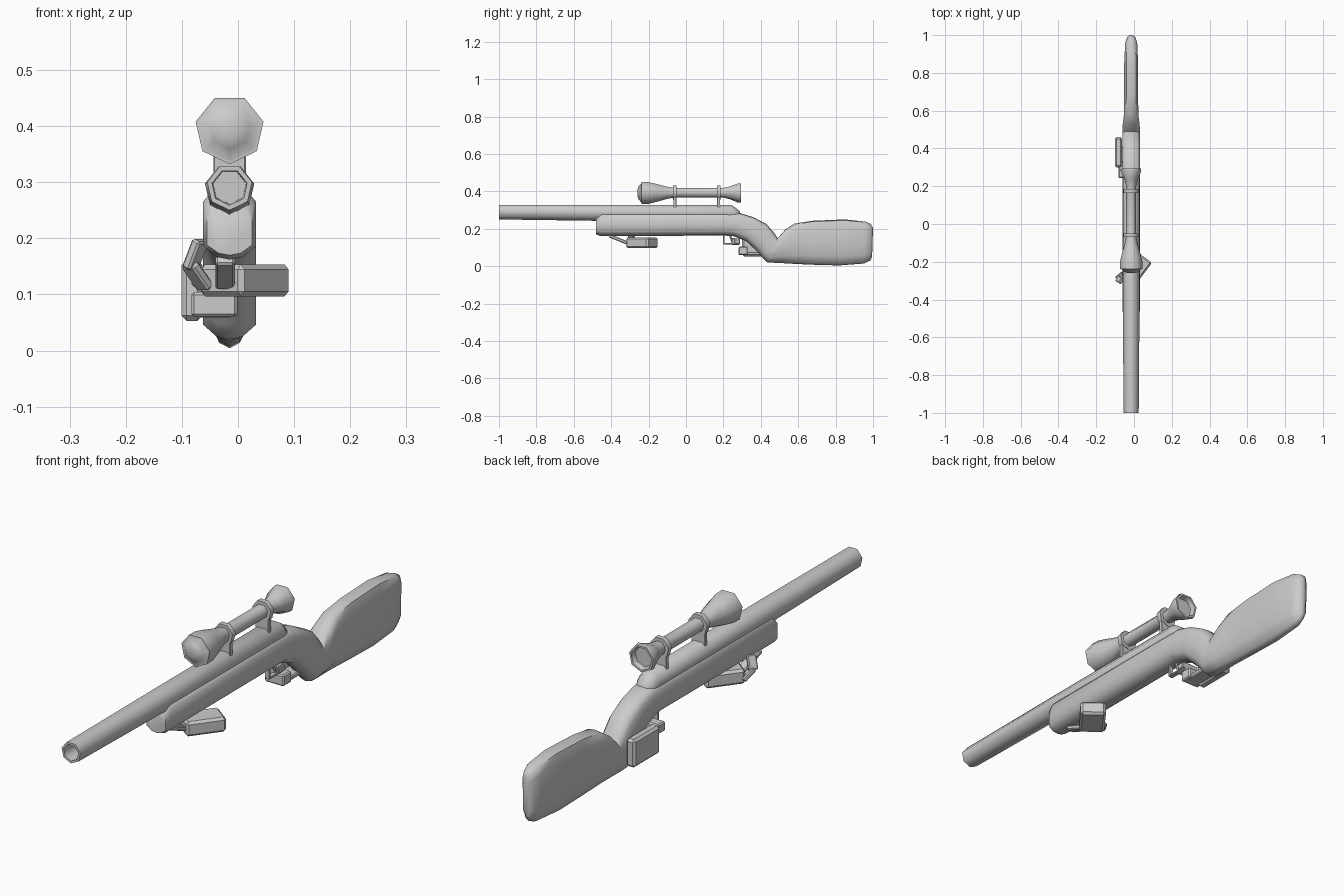
import bpy, bmesh, math
from mathutils import Vector, Matrix

if "Cube" in bpy.data.objects:
    bpy.data.objects.remove(bpy.data.objects["Cube"], do_unlink=True)

CX = -0.015  # centre line of the long parts

grey = bpy.data.materials.new("light_grey")
grey.use_nodes = True
grey.diffuse_color = (0.6, 0.6, 0.6, 1)
grey.node_tree.nodes["Principled BSDF"].inputs["Base Color"].default_value = (0.6, 0.6, 0.6, 1)


def finish(name, bm, angle):
    bmesh.ops.recalc_face_normals(bm, faces=bm.faces)
    mesh = bpy.data.meshes.new(name)
    bm.to_mesh(mesh)
    bm.free()
    mesh.materials.append(grey)
    obj = bpy.data.objects.new(name, mesh)
    bpy.context.collection.objects.link(obj)
    bpy.ops.object.select_all(action='DESELECT')
    obj.select_set(True)
    bpy.context.view_layer.objects.active = obj
    bpy.ops.object.shade_smooth_by_angle(angle=math.radians(angle))
    return obj


def loft(name, rings, angle=56):
    """Skin a list of closed rings and cap both ends."""
    bm = bmesh.new()
    loops = [[bm.verts.new(p) for p in ring] for ring in rings]
    n = len(loops[0])
    for a, b in zip(loops, loops[1:]):
        for i in range(n):
            j = (i + 1) % n
            bm.faces.new((a[i], a[j], b[j], b[i]))
    bm.faces.new(loops[0])
    bm.faces.new(loops[-1])
    return finish(name, bm, angle)


def tube(name, profile):
    """Seven-sided turned part along y, from (y, radius, centre height)."""
    angles = [math.tau * k / 7 - math.pi / 2 for k in range(7)]
    return loft(name, [[(CX + r * math.cos(a), y, z + r * math.sin(a)) for a in angles]
                       for y, r, z in profile])


def block(name, centre, size, bevel=0.006, rot=None):
    """Bevelled box, optionally rotated by a matrix."""
    bm = bmesh.new()
    bmesh.ops.create_cube(bm, size=1)
    bmesh.ops.scale(bm, vec=size, verts=bm.verts)
    bmesh.ops.bevel(bm, geom=list(bm.edges), offset=bevel, segments=1, affect='EDGES')
    if rot:
        bmesh.ops.transform(bm, matrix=rot.to_4x4(), verts=bm.verts)
    bmesh.ops.translate(bm, vec=centre, verts=bm.verts)
    return finish(name, bm, 25)


def bar(name, start, end, width, thick):
    """Bevelled bar between two points."""
    a, b = Vector(start), Vector(end)
    rot = (b - a).to_track_quat('Z', 'X').to_matrix()
    return block(name, (a + b) / 2, (thick, width, (b - a).length + 0.01), 0.004, rot)


# Stock: top point, bottom point and half width at each station
HALF = [(0, 0), (0.5, 0.04), (1, 0.2), (1, 0.5), (1, 0.84), (0.7, 0.98), (0, 1)]
SECTION = HALF + [(-x, u) for x, u in HALF[-2:0:-1]]
stations = [
    ((-0.48, 0.26), (-0.48, 0.17), 0.040),
    ((-0.45, 0.285), (-0.46, 0.162), 0.047),
    ((0.20, 0.285), (0.20, 0.163), 0.047),
    ((0.29, 0.283), (0.25, 0.162), 0.047),
    ((0.36, 0.262), (0.32, 0.135), 0.047),
    ((0.43, 0.225), (0.38, 0.08), 0.047),
    ((0.47, 0.18), (0.41, 0.045), 0.047),
    ((0.49, 0.15), (0.435, 0.02), 0.047),
    ((0.53, 0.195), (0.50, 0.017), 0.045),
    ((0.58, 0.228), (0.57, 0.013), 0.038),
    ((0.68, 0.243), (0.67, 0.008), 0.037),
    ((0.85, 0.25), (0.82, 0.004), 0.037),
    ((0.96, 0.238), (0.95, 0.014), 0.032),
    ((0.99, 0.225), (0.985, 0.03), 0.022),
    ((1.0, 0.205), (0.995, 0.05), 0.010),
]
rings = []
for top, low, half in stations:
    rings.append([(CX + x * half, low[0] + (top[0] - low[0]) * u,
                   low[1] + (top[1] - low[1]) * u) for x, u in SECTION])
loft("stock", rings, 60)

# Barrel with hollow muzzle, running back into the receiver
tube("barrel", [(-0.92, 0.030, 0.291), (-1.0, 0.032, 0.291), (-1.0, 0.041, 0.291),
                (-0.48, 0.045, 0.2875), (0.24, 0.045, 0.2875),
                (0.265, 0.040, 0.277), (0.29, 0.028, 0.265)])

# Scope with bulging front lens and recessed eyepiece
Z = 0.394
tube("scope", [(-0.26, 0.015, Z), (-0.255, 0.035, Z), (-0.238, 0.055, Z),
               (-0.238, 0.062, Z), (-0.20, 0.061, Z), (-0.16, 0.051, Z),
               (-0.10, 0.034, Z), (-0.06, 0.027, Z), (0.20, 0.027, Z),
               (0.235, 0.036, Z), (0.28, 0.055, Z), (0.295, 0.053, Z),
               (0.295, 0.045, Z), (0.275, 0.040, Z)])

# Scope mounts
for label, y in (("front", -0.06), ("rear", 0.175)):
    tube(label + "_scope_ring", [(y - 0.01, 0.041, Z), (y + 0.01, 0.041, Z)])
    block(label + "_scope_post", (CX, y, 0.34), (0.058, 0.016, 0.06), 0.002)

# Angled support block under the fore-end, with its two bent arms
block("support_block", (0.012, -0.235, 0.125), (0.148, 0.098, 0.057), 0.009,
      Matrix.Rotation(math.radians(53), 3, 'Z'))
arms = {
    "inner_arm": ((-0.023, -0.405, 0.160), (-0.023, -0.365, 0.145), (-0.023, -0.30, 0.118)),
    "outer_arm": ((-0.068, -0.30, 0.192), (-0.084, -0.29, 0.150), (-0.060, -0.27, 0.115)),
}
for name, (a, b, c) in arms.items():
    bar(name + "_upper", a, b, 0.035, 0.018)
    bar(name + "_lower", b, c, 0.035, 0.018)

# Side plate and gripping bars beside the trigger
block("side_plate", (-0.082, 0.38, 0.107), (0.038, 0.16, 0.108), 0.009)
block("lower_grip_bar", (-0.042, 0.305, 0.082), (0.082, 0.05, 0.044), 0.005)
block("upper_grip_bar", (-0.045, 0.265, 0.132), (0.075, 0.045, 0.038), 0.005)
block("grip_tip", (-0.008, 0.275, 0.132), (0.014, 0.03, 0.024), 0.003)
block("grip_base", (-0.04, 0.365, 0.068), (0.06, 0.09, 0.018), 0.004)

# Trigger and its guard
block("trigger_guard_front", (CX, 0.203, 0.145), (0.02, 0.008, 0.05), 0.002)
block("trigger_guard_bottom", (CX, 0.24, 0.121), (0.02, 0.08, 0.008), 0.002)
bar("trigger", (CX, 0.235, 0.165), (CX, 0.245, 0.135), 0.012, 0.010)
